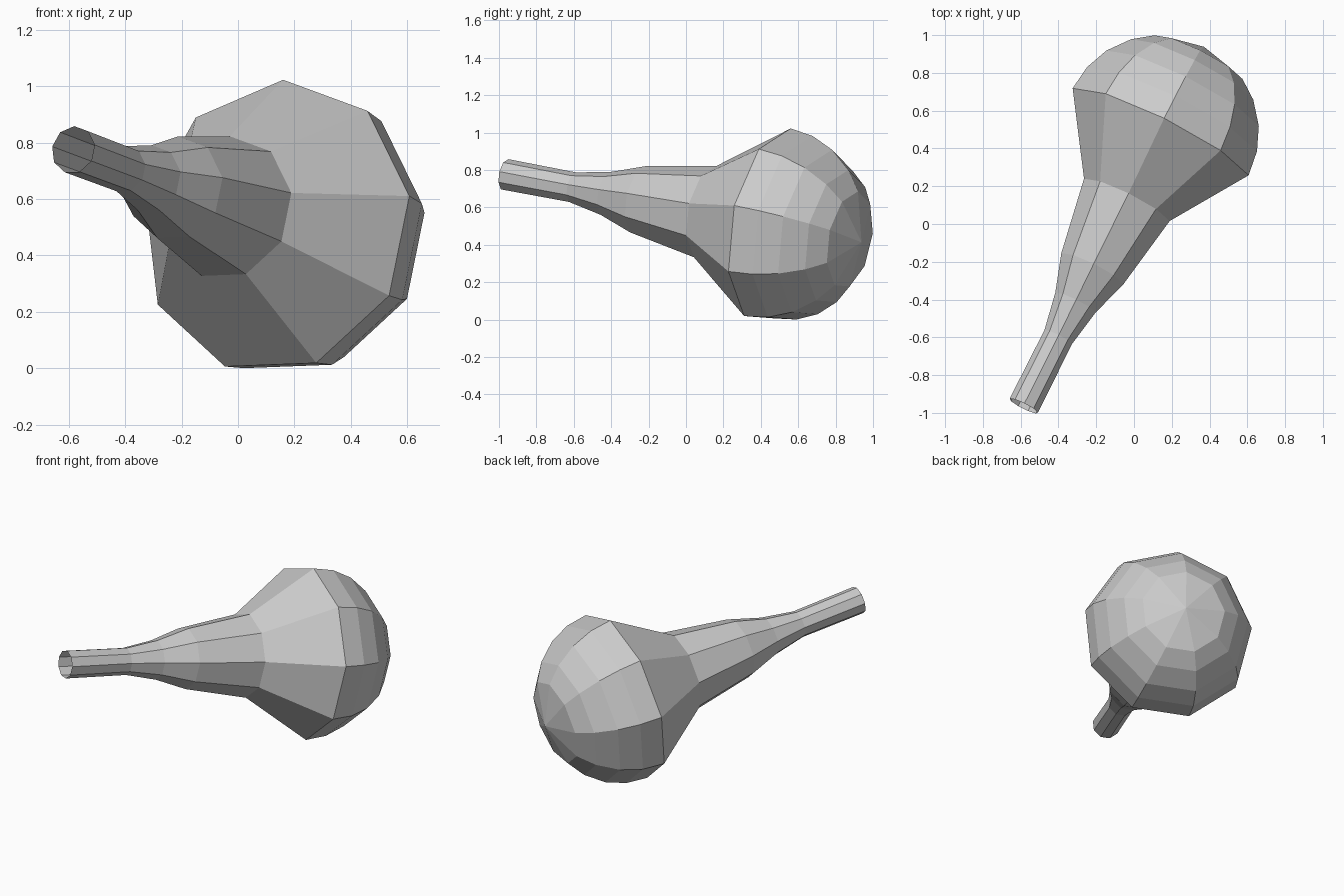
import bpy, bmesh
from math import sin, cos, radians, tau
from mathutils import Vector, Matrix

if "Cube" in bpy.data.objects:
    bpy.data.objects.remove(bpy.data.objects["Cube"])

SIDES = 9
R = 0.528                                    # bulb radius
CENTRE = Vector((0.137, 0.473, 0.502))       # centre of the dome
AXIS = Vector((0.442, 0.881, -0.167)).normalized()

# Local frame: z along the tilted axis, x towards the topmost corner
up = Vector((0.023, 0.087, 0.518))
up = (up - AXIS * up.dot(AXIS)).normalized()
side = AXIS.cross(up)
frame = Matrix((up, side, AXIS)).transposed().to_4x4()
frame.translation = CENTRE

# Profile (radius, height along axis): narrow neck, flare, then half-dome
profile = [(0.085, -1.63), (0.083, -1.218), (0.121, -1.013),
           (0.187, -0.81), (0.257, -0.40)]
profile += [(R * cos(radians(a)), R * sin(radians(a))) for a in (0, 15, 30, 46, 60)]

# Revolve the profile into flat nine-sided bands; the neck end stays open
bm = bmesh.new()
rings = [[bm.verts.new((r * cos(tau * i / SIDES), r * sin(tau * i / SIDES), h))
          for i in range(SIDES)] for r, h in profile]
for a, b in zip(rings, rings[1:]):
    for i in range(SIDES):
        j = (i + 1) % SIDES
        bm.faces.new((a[i], a[j], b[j], b[i]))

# Dome tip fan
pole = bm.verts.new((0, 0, R))
for i in range(SIDES):
    bm.faces.new((rings[-1][i], rings[-1][(i + 1) % SIDES], pole))

bm.transform(frame)
mesh = bpy.data.meshes.new("bulb_with_neck")
bm.to_mesh(mesh)
bm.free()
obj = bpy.data.objects.new("bulb_with_neck", mesh)
bpy.context.collection.objects.link(obj)
